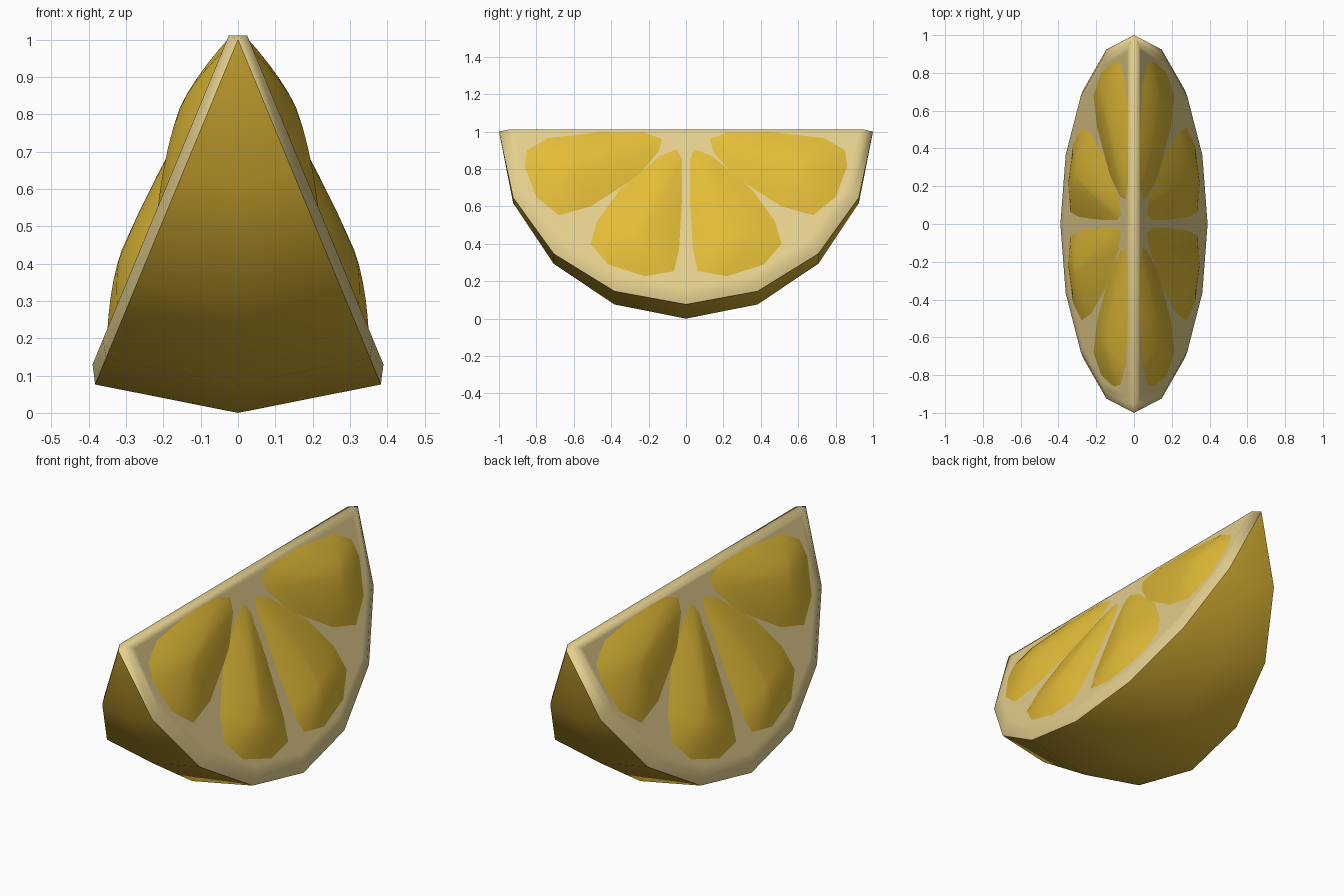
import bpy, bmesh, math
from mathutils import Vector

if "Cube" in bpy.data.objects:
    bpy.data.objects.remove(bpy.data.objects["Cube"])

A = math.radians(22.5)      # half angle of the wedge, also the sphere step
T = 0.027                   # pith thickness
SA, CA = math.sin(A), math.cos(A)


def srgb(*c):
    return tuple((v / 255 / 12.92) if v < 11 else ((v / 255 + 0.055) / 1.055) ** 2.4 for v in c) + (1,)


def material(name, *c):
    m = bpy.data.materials.new(name)
    m.diffuse_color = srgb(*c)
    m.use_nodes = True
    m.node_tree.nodes["Principled BSDF"].inputs["Base Color"].default_value = m.diffuse_color
    return m


RIND = material("rind yellow", 218, 178, 52)
PITH = material("pith cream", 228, 207, 142)
PULP = material("pulp yellow", 226, 188, 56)


def on_cut(side, y, u, d):
    """Point on a cut face: y along the core, u away from the core, d outward."""
    return (side * (u * SA + d * CA), y, 1 - u * CA + d * SA)


def build(name, verts, faces, mat, outward):
    bm = bmesh.new()
    vs = [bm.verts.new(v) for v in verts]
    for f in faces:
        bm.faces.new([vs[i] for i in f])
    bmesh.ops.remove_doubles(bm, verts=bm.verts, dist=0.0005)
    bmesh.ops.dissolve_degenerate(bm, edges=bm.edges, dist=0.0005)
    bm.normal_update()
    for f in bm.faces:
        if f.normal.dot(outward(f.calc_center_median())) < 0:
            f.normal_flip()
        f.smooth = True
    me = bpy.data.meshes.new(name)
    bm.to_mesh(me)
    bm.free()
    me.materials.append(mat)
    ob = bpy.data.objects.new(name, me)
    bpy.context.collection.objects.link(ob)
    return ob


def from_inside(c):
    return c - Vector((0, 0, 0.6))


def strips(rows, n, start=0):
    """Quads between consecutive rows of n points."""
    return [(start + r * n + i, start + r * n + i + 1, start + (r + 1) * n + i + 1, start + (r + 1) * n + i)
            for r in range(rows - 1) for i in range(n - 1)]


# half circle outline shared by rind and pith
arc = [(math.cos(k * A), math.sin(k * A)) for k in range(9)]

# rind: slice of a 16 by 8 sphere with poles on y
verts = [(u * math.sin(m * A), y, 1 - u * math.cos(m * A)) for m in (-1, 0, 1) for y, u in arc]
build("rind", verts, strips(3, 9), RIND, from_inside)

# pith: bevelled slab on each cut face, joined by the narrow core strip
verts, faces = [], []
for side in (-1, 1):
    b = len(verts)
    verts += [on_cut(side, y, u, 0) for y, u in arc]
    verts += [on_cut(side, y * 0.953, u * 0.953, T) for y, u in arc]
    verts += [on_cut(side, y * 0.91, 0.025 + u * 0.88, T) for y, u in arc]
    faces += strips(3, 9, b)
    faces.append((b + 9, b + 18, b + 26, b + 17))
    faces.append(tuple(range(b + 18, b + 27)))
faces.append((9, 17, 27 + 17, 27 + 9))
for i, j in ((0, 9), (8, 17)):
    faces.append((i, j, 27 + j))
build("pith", verts, faces, PITH, from_inside)

# pulp: teardrop domes, outlines as (y, z) seen from the side
upper = [(.128, .96), (.22, .995), (.46, .997), (.74, .965), (.85, .90), (.862, .815),
         (.80, .65), (.68, .553), (.51, .60), (.257, .762), (.145, .896)]
lower = [(.048, .906), (.021, .853), (.021, .64), (.037, .37), (.064, .254), (.22, .227),
         (.417, .29), (.51, .40), (.476, .52), (.353, .69), (.14, .869)]


def pulp(name, side, end, outline, peak, height):
    rings = (1, 0.85, 0.65, 0.42, 0.2)
    n = len(outline)
    verts = []
    for s in rings + (0,):
        for y, z in outline if s else [peak]:
            py, pz = peak[0] + (y - peak[0]) * s, peak[1] + (z - peak[1]) * s
            verts.append(on_cut(side, end * py, (1 - pz + T * SA) / CA, T + height * (1 - s ** 1.6)))
    faces = [(r * n + i, r * n + (i + 1) % n, (r + 1) * n + (i + 1) % n, (r + 1) * n + i)
             for r in range(len(rings) - 1) for i in range(n)]
    last = (len(rings) - 1) * n
    faces += [(last + i, last + (i + 1) % n, len(verts) - 1) for i in range(n)]
    build(name, verts, faces, PULP, lambda c: Vector((side * CA, 0, SA)))


for side, sname in ((-1, "left"), (1, "right")):
    for end, ename in ((-1, "front"), (1, "back")):
        pulp(f"pulp_upper_{sname}_{ename}", side, end, upper, (.62, .80), 0.047)
        pulp(f"pulp_lower_{sname}_{ename}", side, end, lower, (.25, .42), 0.045)
